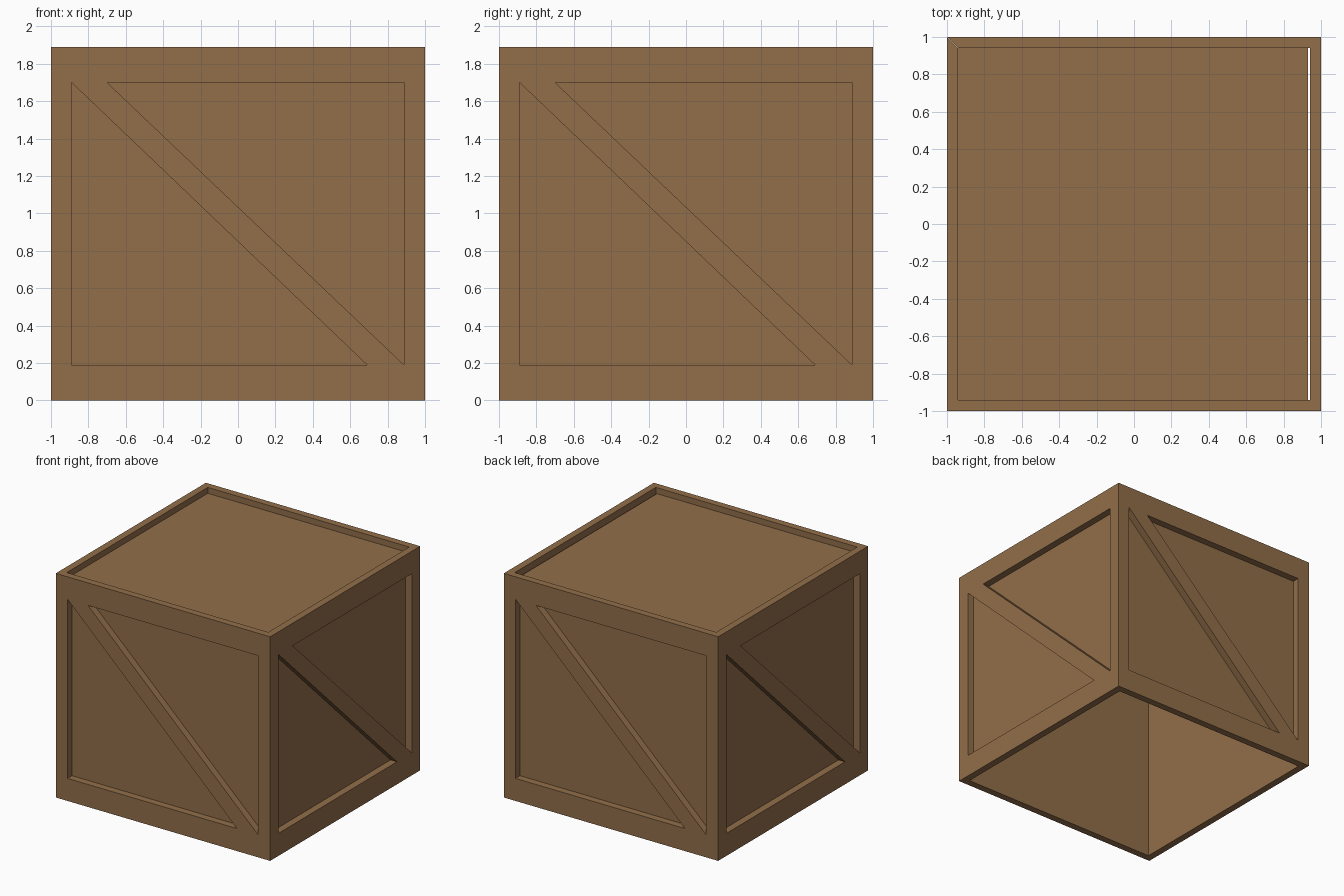
import bpy, bmesh, math
from mathutils import Matrix

if "Cube" in bpy.data.objects:
    bpy.data.objects.remove(bpy.data.objects["Cube"])

H = 1.89      # crate height
IN = 0.94     # inner wall position
TOP = 1.84    # height of the recessed lid

wood = bpy.data.materials.new("brown wood")
wood.diffuse_color = (0.288, 0.156, 0.068, 1)
wood.use_nodes = True
wood.node_tree.nodes["Principled BSDF"].inputs["Base Color"].default_value = wood.diffuse_color


def make(name, verts, faces, turn=0.0):
    me = bpy.data.meshes.new(name)
    me.from_pydata(verts, [], faces)
    me.transform(Matrix.Rotation(turn, 4, 'Z'))
    me.materials.append(wood)
    ob = bpy.data.objects.new(name, me)
    bpy.context.collection.objects.link(ob)
    return ob


# Frame outline: outer corners, lower-left opening, upper-right opening (x, z)
outer = [(-1, 0), (1, 0), (1, H), (-1, H)]
low = [(-0.89, 0.19), (0.69, 0.19), (-0.89, 1.70)]
high = [(0.888, 0.19), (0.888, 1.70), (-0.70, 1.70)]
pts = outer + low + high
N = len(pts)
frame_verts = [(x, -1, z) for x, z in pts]
frame_verts += [(max(-IN, min(IN, x)), -IN, z) for x, z in pts]

# bottom rail, right post, top rail, left post, diagonal brace
frame_faces = [(0, 1, 7, 5, 4), (1, 2, 8, 7), (2, 3, 6, 9, 8),
               (3, 0, 4, 6), (6, 5, 7, 9)]
# walls of the two openings
for loop in ((4, 5, 6), (7, 8, 9)):
    for i in range(3):
        a, b = loop[i], loop[(i + 1) % 3]
        frame_faces.append((a, b, b + N, a + N))
# top and bottom rims
frame_faces += [(3, 2, 2 + N, 3 + N), (1, 0, N, 1 + N)]

panel_verts = [(-IN, -IN, 0), (IN, -IN, 0), (IN, -IN, H), (-IN, -IN, H)]

# Four identical sides
for k, side in enumerate(("front", "right", "back", "left")):
    turn = k * math.pi / 2
    make(side + "_frame", frame_verts, frame_faces, turn)
    make(side + "_panel", panel_verts, [(0, 1, 2, 3)], turn)

# Recessed lid, with a narrow gap on the right
make("lid_panel", [(-IN, -IN, TOP), (0.929, -IN, TOP),
                   (0.929, IN, TOP), (-IN, IN, TOP)], [(0, 1, 2, 3)])
